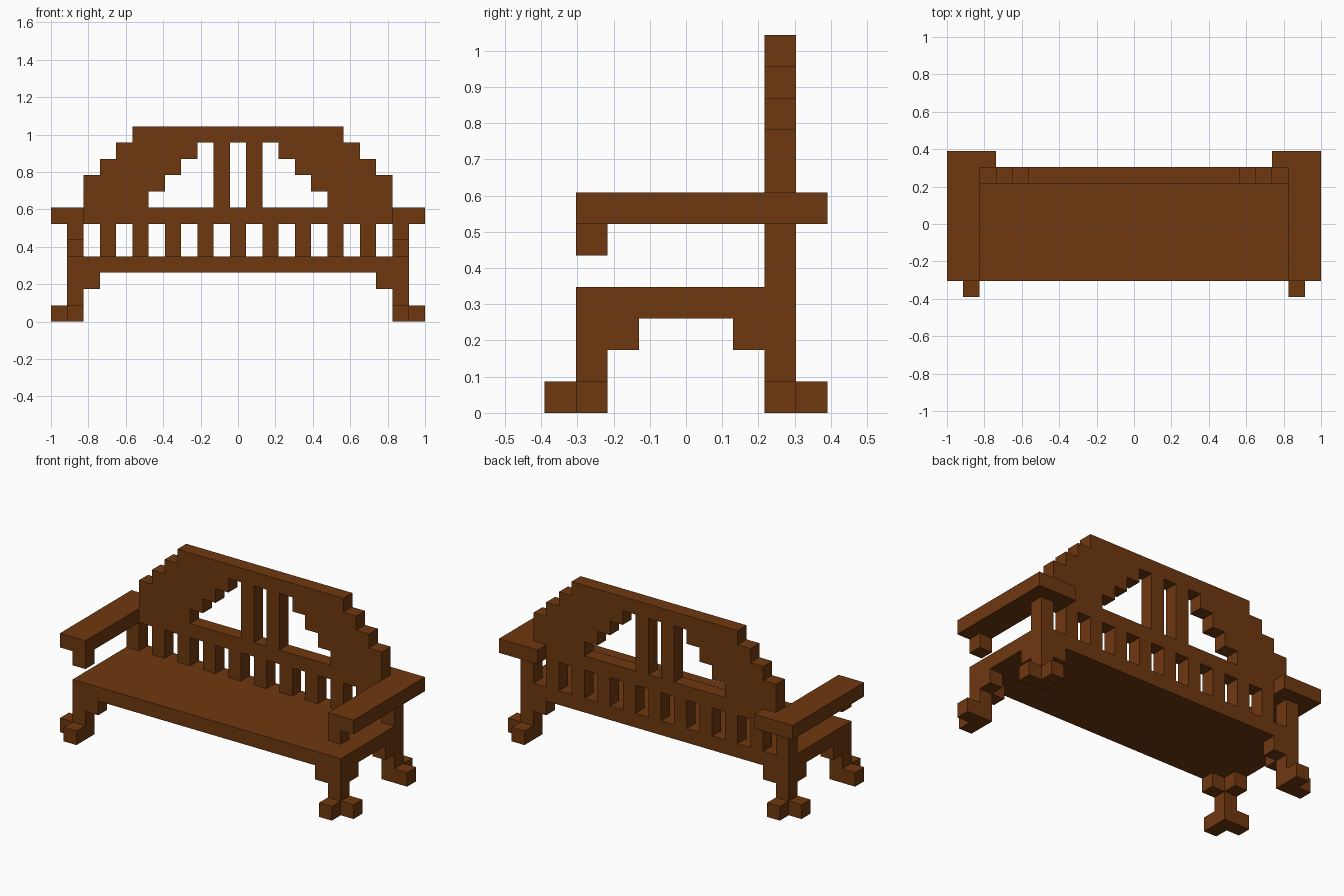
import bpy, bmesh, math
from mathutils import Matrix

if "Cube" in bpy.data.objects:
    bpy.data.objects.remove(bpy.data.objects["Cube"])

U = 2 / 23  # one block; all sizes below are in blocks, centred on x and y

wood = bpy.data.materials.new("brown wood")
wood.diffuse_color = (0.158, 0.04, 0.005, 1)
wood.use_nodes = True
wood.node_tree.nodes["Principled BSDF"].inputs["Base Color"].default_value = wood.diffuse_color


def finish(name, mesh):
    mesh.materials.clear()
    mesh.materials.append(wood)
    obj = bpy.data.objects.new(name, mesh)
    bpy.context.collection.objects.link(obj)
    return obj


def box(name, x, y, z):
    bm = bmesh.new()
    bmesh.ops.create_cube(bm, size=1)
    for v in bm.verts:
        for i, r in enumerate((x, y, z)):
            v.co[i] = (min(r) if v.co[i] < 0 else max(r)) * U
    mesh = bpy.data.meshes.new(name)
    bm.to_mesh(mesh)
    bm.free()
    return finish(name, mesh)


def plate(name, loops, lo, hi, upright):
    """Extrude flat outlines (later loops are holes) between lo and hi."""
    curve = bpy.data.curves.new(name, "CURVE")
    curve.dimensions = "2D"
    curve.fill_mode = "BOTH"
    curve.extrude = (hi - lo) / 2 * U
    for loop in loops:
        s = curve.splines.new("POLY")
        s.points.add(len(loop) - 1)
        for p, (a, b) in zip(s.points, loop):
            p.co = (a * U, b * U, 0, 1)
        s.use_cyclic_u = True
    tmp = bpy.data.objects.new("outline", curve)
    bpy.context.collection.objects.link(tmp)
    mesh = bpy.data.meshes.new_from_object(tmp)
    bpy.data.objects.remove(tmp)
    mid = (lo + hi) / 2 * U
    if upright:
        mesh.transform(Matrix.Translation((0, mid, 0)) @ Matrix.Rotation(math.pi / 2, 4, "X"))
    else:
        mesh.transform(Matrix.Translation((0, 0, mid)))
    bm = bmesh.new()
    bm.from_mesh(mesh)
    bmesh.ops.remove_doubles(bm, verts=bm.verts, dist=1e-5)
    bmesh.ops.recalc_face_normals(bm, faces=bm.faces)
    for f in bm.faces:
        f.smooth = False
    bm.to_mesh(mesh)
    bm.free()
    return finish(name, mesh)


def flip(pts):
    return [(-a, b) for a, b in reversed(pts)]


# Seat
box("seat", (-10.5, 10.5), (-3.5, 3.5), (3, 4))

# Stepped arched backrest with three openings
arch = [(9.5, 6), (9.5, 9), (8.5, 9), (8.5, 10), (7.5, 10), (7.5, 11), (6.5, 11), (6.5, 12)]
opening = [(1.5, 7), (5.5, 7), (5.5, 8), (4.5, 8), (4.5, 9), (3.5, 9),
           (3.5, 10), (2.5, 10), (2.5, 11), (1.5, 11)]
middle = [(-0.5, 7), (0.5, 7), (0.5, 11), (-0.5, 11)]
plate("backrest", [arch + flip(arch), opening, flip(opening), middle], 2.5, 3.5, True)

# Slats between seat and backrest, the outer ones carry the arms
for i in range(-10, 11, 2):
    box("back_slat", (i - 0.5, i + 0.5), (2.5, 3.5), (4, 6))

for sx, side in ((-1, "left"), (1, "right")):
    # Armrest wrapping behind the backrest, with a drop at the front end
    arm = [(9.5, -3.5), (11.5, -3.5), (11.5, 4.5), (8.5, 4.5), (8.5, 3.5), (9.5, 3.5)]
    plate(side + "_armrest", [arm if sx > 0 else flip(arm)], 6, 7, False)
    box(side + "_armrest_drop", (sx * 9.5, sx * 10.5), (-3.5, -2.5), (5, 6))

    # Legs with splayed feet and corner brackets
    for sy, end in ((-1, "front"), (1, "back")):
        n = f"{end}_{side}_"
        lx, ly = (sx * 9.5, sx * 10.5), (sy * 2.5, sy * 3.5)
        box(n + "leg", lx, ly, (0, 3))
        box(n + "foot_side", (sx * 10.5, sx * 11.5), ly, (0, 1))
        box(n + "foot_end", lx, (sy * 3.5, sy * 4.5), (0, 1))
        box(n + "bracket_long", (sx * 8.5, sx * 9.5), ly, (2, 3))
        box(n + "bracket_short", lx, (sy * 1.5, sy * 2.5), (2, 3))
